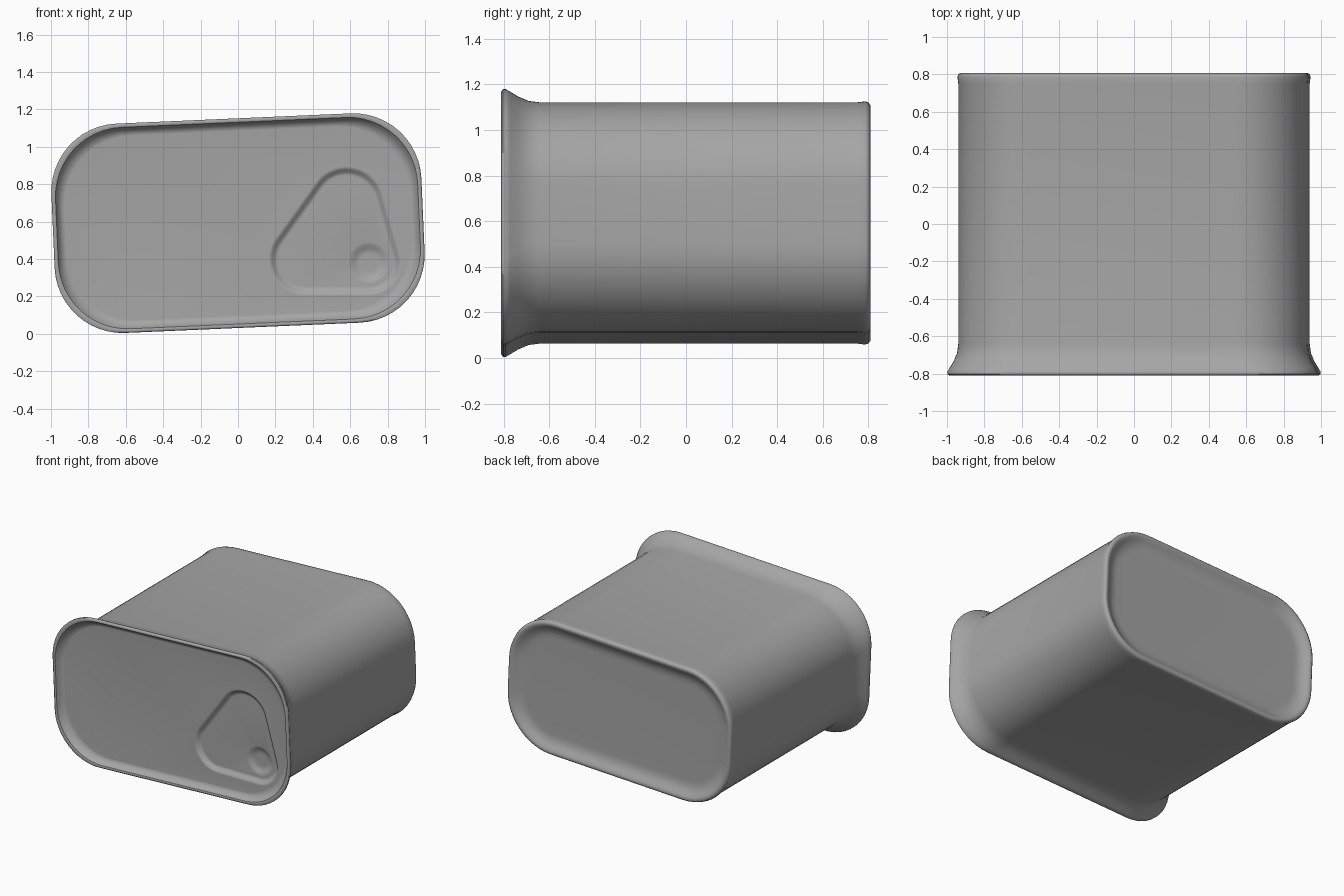
import bpy, bmesh
from math import cos, sin, pi, radians

if "Cube" in bpy.data.objects:
    bpy.data.objects.remove(bpy.data.objects["Cube"])

TILT = radians(2.5)      # whole can leans slightly, right end up
CZ = 0.592

metal = bpy.data.materials.new("dull_grey_metal")
metal.diffuse_color = (0.38, 0.38, 0.38, 1)
metal.use_nodes = True
metal.node_tree.nodes["Principled BSDF"].inputs["Base Color"].default_value = metal.diffuse_color


def rounded_rect(o, n=12):
    """Tilted rounded rectangle in x/z, grown by o from the body section."""
    w, h, r = 0.935 + o, 0.505 + o, 0.38 + min(o, -0.3 * o)
    pts = []
    for k, (sx, sz) in enumerate([(1, 1), (-1, 1), (-1, -1), (1, -1)]):
        for i in range(n + 1):
            a = (k + i / n) * pi / 2
            x, z = sx * (w - r) + r * cos(a), sz * (h - r) + r * sin(a)
            pts.append((x * cos(TILT) - z * sin(TILT),
                        CZ + x * sin(TILT) + z * cos(TILT)))
    return pts


def hull(circles, o, n=72):
    """Outline wrapped around circles (x, z, radius), grown by o."""
    pts = []
    for i in range(n):
        c, s = cos(2 * pi * i / n), sin(2 * pi * i / n)
        x, z, r = max(circles, key=lambda q: q[0] * c + q[1] * s + q[2])
        pts.append((x + (r + o) * c, z + (r + o) * s))
    return pts


def loft(bm, outline, profile):
    """Bridge outlines along (offset, y) steps; returns first and last ring."""
    rings = [[bm.verts.new((x, y, z)) for x, z in outline(o)] for o, y in profile]
    for a, b in zip(rings, rings[1:]):
        for i in range(len(a)):
            j = (i + 1) % len(a)
            bm.faces.new((a[i], a[j], b[j], b[i]))
    return rings[0], rings[-1]


def fill_between(bm, *rings):
    """Flat fill inside the first ring, leaving the other rings as holes."""
    edges = []
    for r in rings:
        for i in range(len(r)):
            pair = (r[i], r[(i + 1) % len(r)])
            edges.append(bm.edges.get(pair) or bm.edges.new(pair))
    bmesh.ops.triangle_fill(bm, edges=edges, use_beauty=True, normal=(0, -1, 0))


def finish(bm, name, front_only=False):
    bmesh.ops.recalc_face_normals(bm, faces=bm.faces)
    if front_only and sum(f.normal.y * f.calc_area() for f in bm.faces) > 0:
        bmesh.ops.reverse_faces(bm, faces=bm.faces)
    me = bpy.data.meshes.new(name)
    bm.to_mesh(me)
    bm.free()
    me.materials.append(metal)
    ob = bpy.data.objects.new(name, me)
    bpy.context.collection.objects.link(ob)
    bpy.context.view_layer.objects.active = ob
    ob.select_set(True)
    bpy.ops.object.shade_smooth_by_angle(angle=radians(60))
    ob.select_set(False)


# Can shell: dished back, rounded back rim, straight wall, flared front rim
bm = bmesh.new()
back, _ = loft(bm, rounded_rect, [
    (-0.14, 0.765), (-0.11, 0.766), (-0.075, 0.775), (-0.05, 0.79),
    (-0.03, 0.803), (-0.012, 0.808), (0.0, 0.80), (0.004, 0.785),
    (0.0, 0.75), (0.0, -0.64),
    (0.006, -0.69), (0.024, -0.735), (0.044, -0.77), (0.055, -0.79),
    (0.055, -0.803), (0.045, -0.81), (0.034, -0.805)])
bm.faces.new(back)
finish(bm, "can_shell")

# Front lid: inner rim wall, panel, finger recess and small dimple
bm = bmesh.new()
recess = [(0.58, 0.69, 0.20), (0.36, 0.40, 0.19), (0.70, 0.38, 0.17)]
dimple = [(0.70, 0.38, 0.11)]
_, panel = loft(bm, rounded_rect, [
    (0.034, -0.805), (0.024, -0.785), (0.012, -0.77), (-0.002, -0.762), (-0.012, -0.761)])
top, floor = loft(bm, lambda o: hull(recess, o), [
    (0.006, -0.761), (0.0, -0.761), (-0.012, -0.755), (-0.026, -0.738),
    (-0.038, -0.734), (-0.046, -0.734)])
d_top, d_floor = loft(bm, lambda o: hull(dimple, o, 32), [
    (0.0, -0.734), (-0.012, -0.732), (-0.03, -0.721), (-0.05, -0.715), (-0.065, -0.715)])
fill_between(bm, panel, top)
fill_between(bm, floor, d_top)
bm.faces.new(d_floor)
finish(bm, "front_lid", front_only=True)
